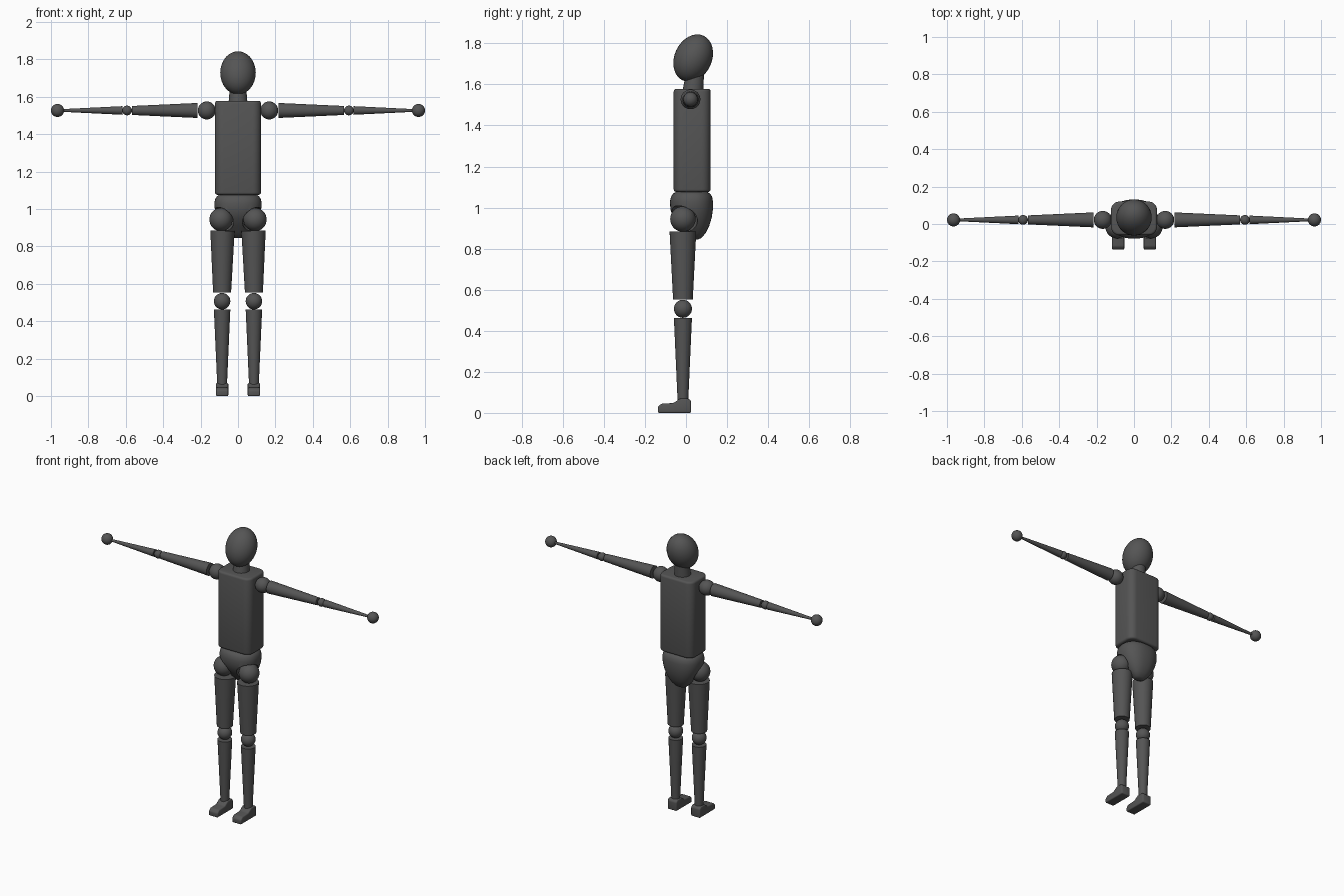
import bpy, bmesh
from math import radians, cos, sin, pi, copysign
from mathutils import Vector

if "Cube" in bpy.data.objects:
    bpy.data.objects.remove(bpy.data.objects["Cube"], do_unlink=True)

mat = bpy.data.materials.new("dark grey")
mat.use_nodes = True
GREY = (0.09, 0.09, 0.09, 1)
mat.diffuse_color = GREY
mat.node_tree.nodes["Principled BSDF"].inputs["Base Color"].default_value = GREY


def finish(ob, name, angle=35):
    ob.name = name
    ob.data.materials.clear()
    ob.data.materials.append(mat)
    bpy.ops.object.select_all(action='DESELECT')
    ob.select_set(True)
    bpy.context.view_layer.objects.active = ob
    bpy.ops.object.shade_smooth_by_angle(angle=radians(angle))
    return ob


def ball(name, loc, r, scale=(1, 1, 1), rot=0):
    bpy.ops.mesh.primitive_uv_sphere_add(segments=32, ring_count=16, radius=r, location=loc,
                                         rotation=(radians(rot), 0, 0))
    ob = bpy.context.object
    ob.scale = scale
    return finish(ob, name)


def limb(name, a, b, ra, rb):
    """Tapered cylinder running from point a to point b."""
    a, b = Vector(a), Vector(b)
    bpy.ops.mesh.primitive_cone_add(vertices=32, radius1=ra, radius2=rb, depth=(b - a).length,
                                    location=(a + b) / 2)
    ob = bpy.context.object
    ob.rotation_euler = (b - a).to_track_quat('Z', 'Y').to_euler()
    return finish(ob, name)


def loft(name, rings, power=1.0, n=40):
    """Stack of rounded rings: height, half width, front y, back y."""
    bm = bmesh.new()
    loops = []
    for z, hx, y0, y1 in rings:
        loop = []
        for i in range(n):
            c, s = cos(2 * pi * i / n), sin(2 * pi * i / n)
            x = hx * copysign(abs(c) ** power, c)
            y = (y0 + y1) / 2 + (y1 - y0) / 2 * copysign(abs(s) ** power, s)
            loop.append(bm.verts.new((x, y, z)))
        loops.append(loop)
    for lo, hi in zip(loops, loops[1:]):
        for i in range(n):
            j = (i + 1) % n
            bm.faces.new((lo[i], lo[j], hi[j], hi[i]))
    bm.faces.new(loops[0])
    bm.faces.new(loops[-1])
    bmesh.ops.recalc_face_normals(bm, faces=bm.faces)
    return mesh_object(bm, name)


def mesh_object(bm, name):
    me = bpy.data.meshes.new(name)
    bm.to_mesh(me)
    bm.free()
    ob = bpy.data.objects.new(name, me)
    bpy.context.collection.objects.link(ob)
    return finish(ob, name)


def box_torso():
    """Box with wide rounded uprights and small rounded rims."""
    bm = bmesh.new()
    bmesh.ops.create_cube(bm, size=1)
    for v in bm.verts:
        v.co = (v.co.x * 0.246, v.co.y * 0.18 + 0.03, v.co.z * 0.502 + 1.327)
    uprights = [e for e in bm.edges if abs(e.verts[0].co.z - e.verts[1].co.z) > 0.1]
    bmesh.ops.bevel(bm, geom=uprights, offset=0.045, segments=6, profile=0.5, affect='EDGES')
    rims = [e for e in bm.edges if abs(e.verts[0].co.z - e.verts[1].co.z) < 0.01]
    bmesh.ops.bevel(bm, geom=rims, offset=0.013, segments=3, profile=0.5, affect='EDGES')
    return mesh_object(bm, "torso")


def foot(name, x):
    """Side profile drawn from heel to toe, widened and softened."""
    profile = [(-0.137, 0), (0.025, 0), (0.025, 0.058), (0.012, 0.07), (-0.03, 0.07),
               (-0.06, 0.048), (-0.12, 0.045), (-0.137, 0.03)]
    bm = bmesh.new()
    face = bm.faces.new([bm.verts.new((x - 0.033, y, z)) for y, z in profile])
    side = bmesh.ops.extrude_face_region(bm, geom=[face])["geom"]
    for v in side:
        if isinstance(v, bmesh.types.BMVert):
            v.co.x += 0.066
    bmesh.ops.recalc_face_normals(bm, faces=bm.faces)
    bmesh.ops.bevel(bm, geom=bm.edges[:], offset=0.007, segments=3, profile=0.5,
                    affect='EDGES', clamp_overlap=True)
    return mesh_object(bm, name)


# Head, neck and torso
ball("head", (0, 0.035, 1.728), 0.1, (0.95, 0.91, 1.2), -25)
limb("neck", (0, 0.033, 1.56), (0, 0.045, 1.66), 0.051, 0.043)
box_torso()

# Pelvis with hollows for the hip joints
pelvis = loft("pelvis", [
    (0.845, 0.02, 0.035, 0.06), (0.852, 0.038, 0.02, 0.075), (0.875, 0.062, 0.0, 0.095),
    (0.91, 0.088, -0.03, 0.113), (0.95, 0.11, -0.06, 0.125), (0.99, 0.123, -0.076, 0.131),
    (1.03, 0.127, -0.078, 0.131), (1.053, 0.122, -0.073, 0.127),
    (1.068, 0.113, -0.063, 0.117), (1.076, 0.1, -0.05, 0.104)], 0.85)
for s in (-1, 1):
    cutter = ball("hip_cutter", (s * 0.092, -0.025, 0.94), 0.071, (1, 1.15, 1))
    mod = pelvis.modifiers.new("hip_hollow", 'BOOLEAN')
    mod.operation = 'DIFFERENCE'
    mod.solver = 'EXACT'
    mod.object = cutter
    bpy.ops.object.select_all(action='DESELECT')
    bpy.context.view_layer.objects.active = pelvis
    pelvis.select_set(True)
    bpy.ops.object.modifier_apply(modifier=mod.name)
    bpy.data.objects.remove(cutter, do_unlink=True)
finish(pelvis, "pelvis")

# Arms and legs, both sides
for s, side in ((1, "left"), (-1, "right")):
    ay, az = 0.022, 1.527
    ball(side + "_shoulder", (s * 0.167, ay, az), 0.048)
    limb(side + "_upper_arm", (s * 0.217, ay, az), (s * 0.567, ay, az), 0.04, 0.024)
    ball(side + "_elbow", (s * 0.593, ay, az), 0.026)
    limb(side + "_forearm", (s * 0.617, ay, az), (s * 0.945, ay, az), 0.023, 0.007)
    ball(side + "_hand", (s * 0.965, ay, az), 0.035)

    lx, ly = s * 0.085, -0.015
    ball(side + "_hip", (s * 0.091, ly, 0.944), 0.062)
    limb(side + "_thigh", (s * 0.083, ly, 0.884), (lx, ly, 0.553), 0.065, 0.048)
    ball(side + "_knee", (lx, ly, 0.507), 0.044)
    limb(side + "_shin", (lx, ly, 0.463), (lx, ly, 0.06), 0.044, 0.026)
    foot(side + "_foot", lx)
